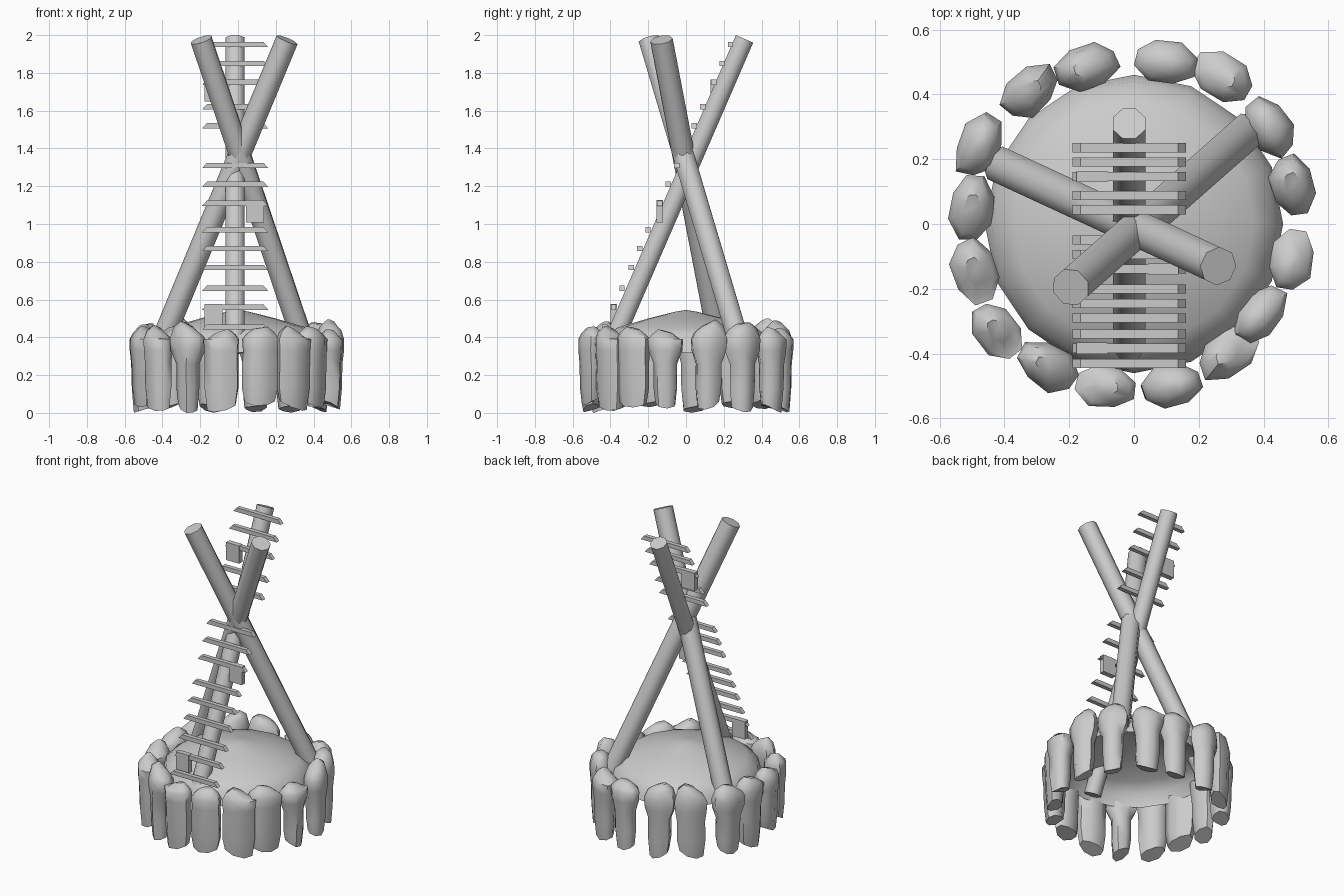
import bpy, bmesh, math, random
from mathutils import Vector

random.seed(4)
cube = bpy.data.objects.get("Cube")
if cube:
    bpy.data.objects.remove(cube)

grey = bpy.data.materials.new("stone_grey")
grey.use_nodes = True
colour = (0.6, 0.6, 0.6, 1)
grey.diffuse_color = colour
grey.node_tree.nodes["Principled BSDF"].inputs["Base Color"].default_value = colour


def finish(name, bm, smooth=None):
    bmesh.ops.recalc_face_normals(bm, faces=bm.faces)
    mesh = bpy.data.meshes.new(name)
    bm.to_mesh(mesh)
    bm.free()
    mesh.materials.append(grey)
    obj = bpy.data.objects.new(name, mesh)
    bpy.context.collection.objects.link(obj)
    if smooth:
        bpy.ops.object.select_all(action='DESELECT')
        obj.select_set(True)
        bpy.context.view_layer.objects.active = obj
        bpy.ops.object.shade_smooth_by_angle(angle=math.radians(smooth))
    return obj


def skin(bm, rings, caps=True):
    """Bridge equal-sized rings of points into a tube."""
    loops = [[bm.verts.new(p) for p in ring] for ring in rings]
    n = len(loops[0])
    for a, b in zip(loops, loops[1:]):
        for i in range(n):
            j = (i + 1) % n
            bm.faces.new((a[i], a[j], b[j], b[i]))
    if caps:
        bm.faces.new(loops[0])
        bm.faces.new(loops[-1])
    return loops


def circle(n, start=0.0):
    for i in range(n):
        t = start + math.tau * i / n
        yield math.cos(t), math.sin(t)


# Crossed poles
def pole(name, low, high, radius):
    low, high = Vector(low), Vector(high)
    axis = (high - low).normalized()
    side = axis.cross(Vector((0, 0, 1))).normalized()
    up = side.cross(axis)
    bm = bmesh.new()
    skin(bm, [[p + radius * (side * c + up * s) for c, s in circle(8, math.pi / 8)]
              for p in (low, high)])
    finish(name, bm, 50)


pole("ladder_pole", (-0.015, -0.405, 0.33), (-0.015, 0.31, 1.98), 0.054)
pole("left_pole", (-0.41, 0.18, 0.36), (0.26, -0.13, 1.975), 0.06)
pole("right_pole", (0.35, 0.285, 0.36), (-0.195, -0.195, 1.975), 0.06)

# Shallow domed floor, open underneath
bm = bmesh.new()
profile = [(0.46, 0.32), (0.44, 0.40), (0.37, 0.45), (0.2, 0.50), (0.06, 0.535)]
loops = skin(bm, [[(r * c, r * s, z) for c, s in circle(16)] for r, z in profile], False)
peak = bm.verts.new((0, 0, 0.545))
for i in range(16):
    bm.faces.new((loops[-1][i], loops[-1][(i + 1) % 16], peak))
finish("domed_floor", bm, 45)


# Ring of standing stones: x, y, stem width
def stone(index, x, y, stem):
    out = Vector((x, y, 0)).normalized()
    along = Vector((-out.y, out.x, 0))
    top = random.uniform(0.43, 0.48)
    foot = random.uniform(0.03, 0.07)
    slope = random.uniform(-0.25, 0.25)
    lean = random.uniform(-0.015, 0.015)
    shape = [(foot, stem * 0.85, 0.7), (0.13, stem, 0.85), (0.26, stem, 0.9),
             (0.33, 0.95, 1), (0.39, 1, 1), (top - 0.03, 0.8, 0.8), (top, 0.4, 0.4)]
    wobble = [random.uniform(0.9, 1.08) for _ in range(8)]
    rings = []
    for level, (z, wide, deep) in enumerate(shape):
        ring = []
        for k, (c, s) in enumerate(circle(8, math.pi / 8)):
            p = Vector((x, y, z)) + along * (0.104 * wide * c * wobble[k] + lean * z)
            p += out * 0.07 * deep * s * wobble[k]
            if level == 0:
                p.z += slope * 0.1 * c - 0.03 * max(s, 0)
            elif level > 4:
                p.z += slope * 0.1 * c
            ring.append(p)
        rings.append(ring)
    bm = bmesh.new()
    skin(bm, rings)
    finish("stone_%02d" % index, bm, 55)


stones = [(0.09, 0.50, .7), (0.28, 0.45, .75), (0.42, 0.30, .65), (0.49, 0.115, .7),
          (0.485, -0.11, .65), (0.39, -0.28, .95), (0.285, -0.40, .95), (0.115, -0.50, 1),
          (-0.085, -0.50, .95), (-0.265, -0.44, .6), (-0.42, -0.33, .9), (-0.49, -0.15, .95),
          (-0.50, 0.055, .8), (-0.475, 0.245, .7), (-0.325, 0.405, .85), (-0.14, 0.485, .7)]
for i, data in enumerate(stones):
    stone(i + 1, *data)


# Ladder rungs with slanted ends
def rung_y(z):
    return -0.43 + 0.445 * (z - 0.455)


for i, z in enumerate([0.455, 0.56, 0.66, 0.77, 0.87, 0.97, 1.11, 1.21, 1.31,
                       1.52, 1.62, 1.75, 1.85, 1.95]):
    bm = bmesh.new()
    bmesh.ops.create_cube(bm, size=1)
    for v in bm.verts:
        end = 0.175 if v.co.z < 0 else 0.15
        v.co = (-0.015 + math.copysign(end, v.co.x),
                rung_y(z) + v.co.y * 0.028, z + v.co.z * 0.028)
    finish("rung_%02d" % (i + 1), bm)

# Cloths hung over three rungs
for name, x, z in [("lower_cloth", -0.13, 0.56), ("middle_cloth", 0.09, 1.11),
                   ("upper_cloth", -0.13, 1.75)]:
    bm = bmesh.new()
    bmesh.ops.create_cube(bm, size=1)
    for v in bm.verts:
        v.co = (x + v.co.x * 0.095, rung_y(z) + v.co.y * 0.034, z - 0.043 + v.co.z * 0.118)
    finish(name, bm)
